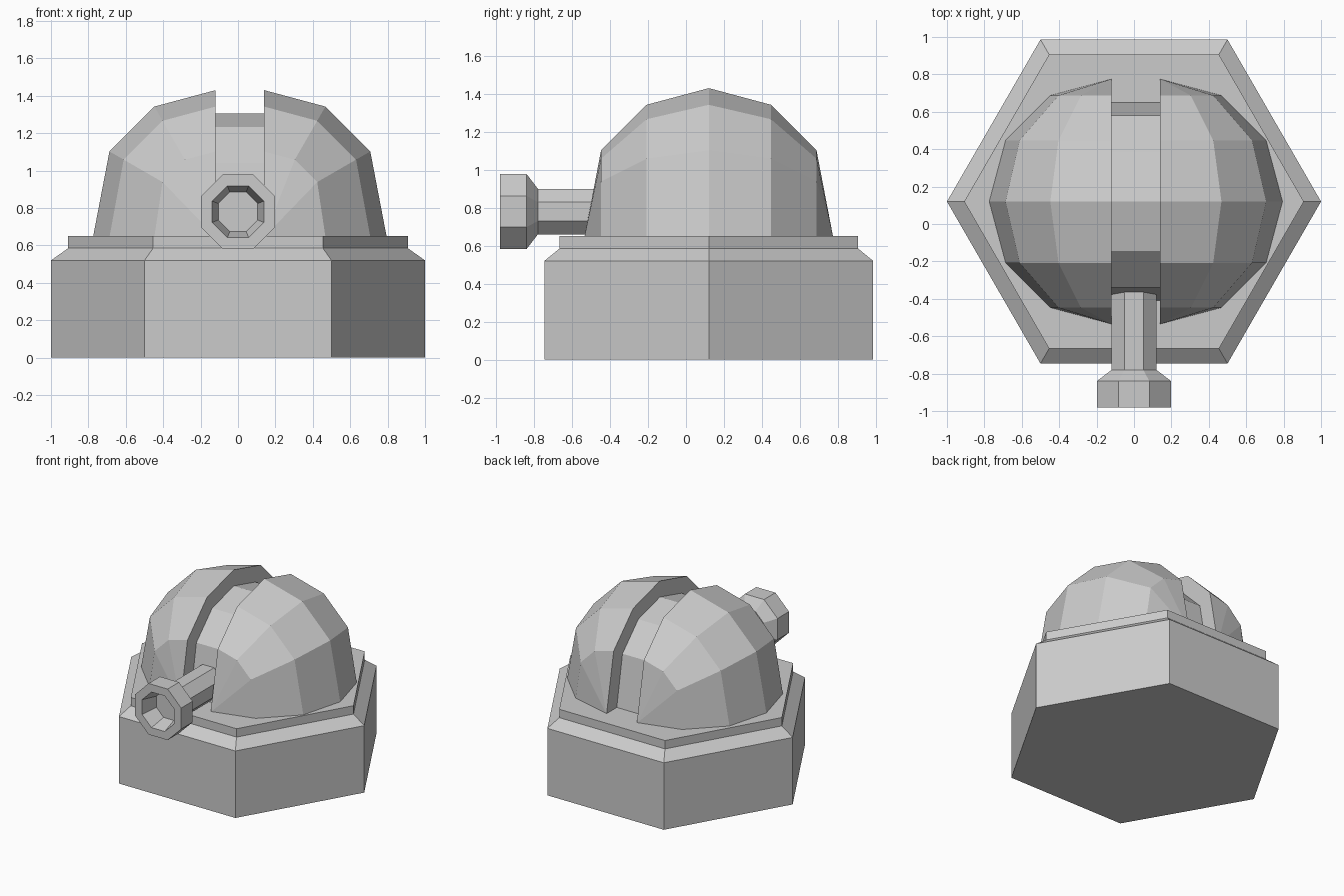
import bpy
import bmesh
from math import sin, cos, pi, radians

if "Cube" in bpy.data.objects:
    bpy.data.objects.remove(bpy.data.objects["Cube"])

CX, CY = 0.01, 0.12       # dome centre
DECK, MID = 0.65, 0.775   # top of base, centre height of dome


def loft(name, rings, location=(0, 0, 0)):
    """Skin closed rings of equal length, cap the ends, merge collapsed points."""
    bm = bmesh.new()
    rows = [[bm.verts.new(p) for p in ring] for ring in rings]
    n = len(rows[0])
    for a, b in zip(rows, rows[1:]):
        for i in range(n):
            j = (i + 1) % n
            bm.faces.new((a[i], a[j], b[j], b[i]))
    bm.faces.new(rows[0])
    bm.faces.new(rows[-1])
    bmesh.ops.remove_doubles(bm, verts=bm.verts, dist=0.001)
    bmesh.ops.recalc_face_normals(bm, faces=bm.faces)
    mesh = bpy.data.meshes.new(name)
    bm.to_mesh(mesh)
    bm.free()
    obj = bpy.data.objects.new(name, mesh)
    obj.location = location
    bpy.context.collection.objects.link(obj)
    return obj


def polygon(sides, r, turn=0.0):
    return [(r * cos(2 * pi * i / sides + turn), r * sin(2 * pi * i / sides + turn))
            for i in range(sides)]


# Hexagonal base with a stepped, chamfered top
base_profile = [(1.0, 0), (1.0, 0.52), (0.908, 0.585), (0.908, DECK)]
loft("hex_base", [[(x, y, z) for x, y in polygon(6, r)] for r, z in base_profile],
     (0, CY, 0))


# Dome shell: quarter sphere with poles along y, its lowest row dropped to the deck
def dome_ring(theta, r, gap):
    y, k = -r * cos(theta), r * sin(theta)
    ring = [(gap, y, DECK - 0.005), (gap + k, y, DECK - 0.005)]
    for a in (30, 60, 90):
        z = MID + k * sin(radians(a)) if k > 0.001 else DECK - 0.005
        ring.append((gap + k * cos(radians(a)), y, z))
    return ring


shell = loft("dome_shell", [dome_ring(radians(t), 0.655, 0.13) for t in range(0, 181, 30)],
             (CX, CY, 0))
shell.modifiers.new("other_half", 'MIRROR').use_axis = (True, False, False)

# Recessed strip that fills the slot between the shell halves
R = 0.53
arc = [(-R, DECK - 0.005)]
arc += [(-R * cos(radians(a)), MID + R * sin(radians(a))) for a in range(30, 151, 30)]
arc += [(R, DECK - 0.005)]
loft("slot_strip", [[(x, y, z) for y, z in arc] for x in (-0.13, 0.13)], (CX, CY, 0))

# Octagonal barrel with a flared, hollow muzzle (radius across flats, y)
barrel_profile = [(0.12, -0.2), (0.12, -0.78), (0.198, -0.84), (0.198, -0.98),
                  (0.138, -0.98), (0.105, -0.85)]
loft("barrel", [[(x, y, z) for x, z in polygon(8, r / cos(pi / 8), pi / 8)]
                for r, y in barrel_profile], (0, 0, 0.78))
